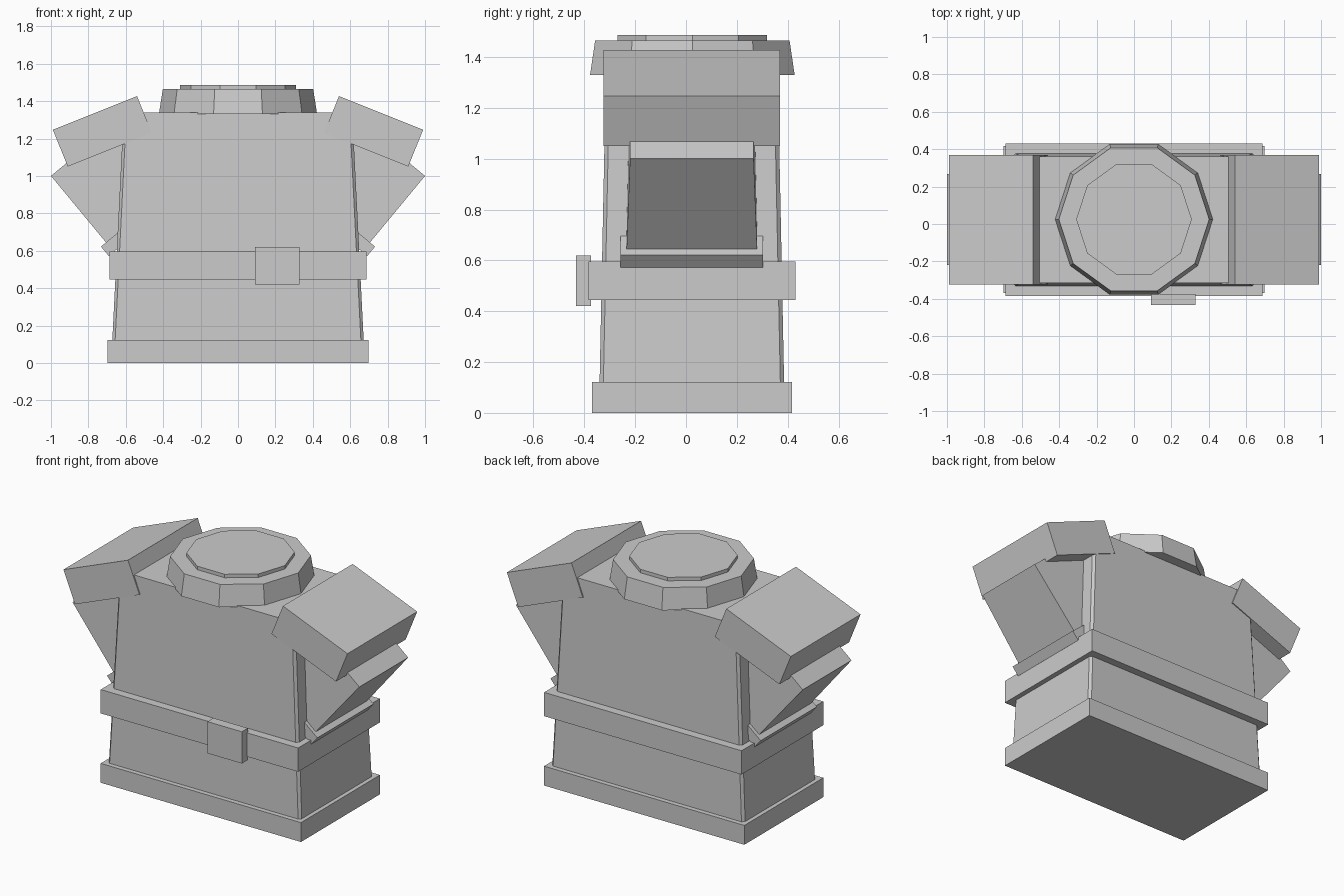
import bpy
import bmesh
from math import cos, sin, pi
from mathutils import Vector

if "Cube" in bpy.data.objects:
    bpy.data.objects.remove(bpy.data.objects["Cube"], do_unlink=True)

GREY = (0.6, 0.6, 0.6, 1.0)
grey = bpy.data.materials.new("plain grey")
grey.use_nodes = True
grey.diffuse_color = GREY
grey.node_tree.nodes["Principled BSDF"].inputs["Base Color"].default_value = GREY

MID_Y = 0.023  # depth centre shared by the torso parts


def loft(name, lower, upper):
    """Closed flat-faced solid between two matching loops of points."""
    bm = bmesh.new()
    a = [bm.verts.new(p) for p in lower]
    b = [bm.verts.new(p) for p in upper]
    bm.faces.new(a)
    bm.faces.new(b)
    for i in range(len(a)):
        j = (i + 1) % len(a)
        bm.faces.new((a[i], a[j], b[j], b[i]))
    bmesh.ops.recalc_face_normals(bm, faces=bm.faces)
    mesh = bpy.data.meshes.new(name)
    bm.to_mesh(mesh)
    bm.free()
    mesh.materials.append(grey)
    obj = bpy.data.objects.new(name, mesh)
    bpy.context.collection.objects.link(obj)
    return obj


def rectangle(hx, hy, z, x=0.0, y=MID_Y, cut=0.0):
    """Horizontal rectangle, with cut corners if asked."""
    if not cut:
        return [(x + sx * hx, y + sy * hy, z)
                for sx, sy in ((-1, -1), (1, -1), (1, 1), (-1, 1))]
    points = []
    for sx, sy in ((-1, -1), (1, -1), (1, 1), (-1, 1)):
        pair = [(x + sx * hx, y + sy * (hy - cut), z),
                (x + sx * (hx - cut), y + sy * hy, z)]
        points += pair if sx * sy > 0 else pair[::-1]
    return points


def decagon(radius, z):
    return [(radius * cos(i * pi / 5), 0.025 + radius * sin(i * pi / 5), z)
            for i in range(10)]


def tilted_block(name, side, corner, along, across, depth_start, depth_end):
    """Block whose outline is a tilted rectangle seen from the front."""
    def end(origin, depth):
        far = origin + Vector(across)
        return [(side * p.x, MID_Y + s * depth, p.y)
                for p, s in ((origin, -1), (far, -1), (far, 1), (origin, 1))]
    start = Vector(corner)
    return loft(name, end(start, depth_start),
                end(start + Vector(along), depth_end))


# Torso, tapering gently upwards
loft("torso", rectangle(0.677, 0.365, 0.02, cut=0.015),
     rectangle(0.611, 0.338, 1.34, cut=0.015))

# Hem, belt and buckle
loft("hem", rectangle(0.698, 0.393, 0.0), rectangle(0.698, 0.393, 0.122))
loft("belt", rectangle(0.688, 0.407, 0.445), rectangle(0.688, 0.407, 0.595))
loft("buckle", rectangle(0.12, 0.03, 0.42, 0.21, -0.403),
     rectangle(0.12, 0.03, 0.62, 0.21, -0.403))

# Ten-sided collar with a raised neck disc
loft("collar", decagon(0.423, 1.33), decagon(0.402, 1.465))
loft("neck_disc", decagon(0.309, 1.45), decagon(0.309, 1.487))

# Shoulder pads, sleeves and cuffs on both sides
for label, side in (("left", 1), ("right", -1)):
    tilted_block(label + "_shoulder_pad", side, (0.54, 1.427),
                 (0.45, -0.18), (-0.08, -0.197), 0.347, 0.347)
    tilted_block(label + "_sleeve", side, (1.0, 1.0),
                 (-0.326, -0.394), (-0.35, 0.29), 0.243, 0.258)
    tilted_block(label + "_cuff", side, (0.733, 0.622),
                 (-0.042, -0.05), (-0.23, 0.19), 0.28, 0.28)
